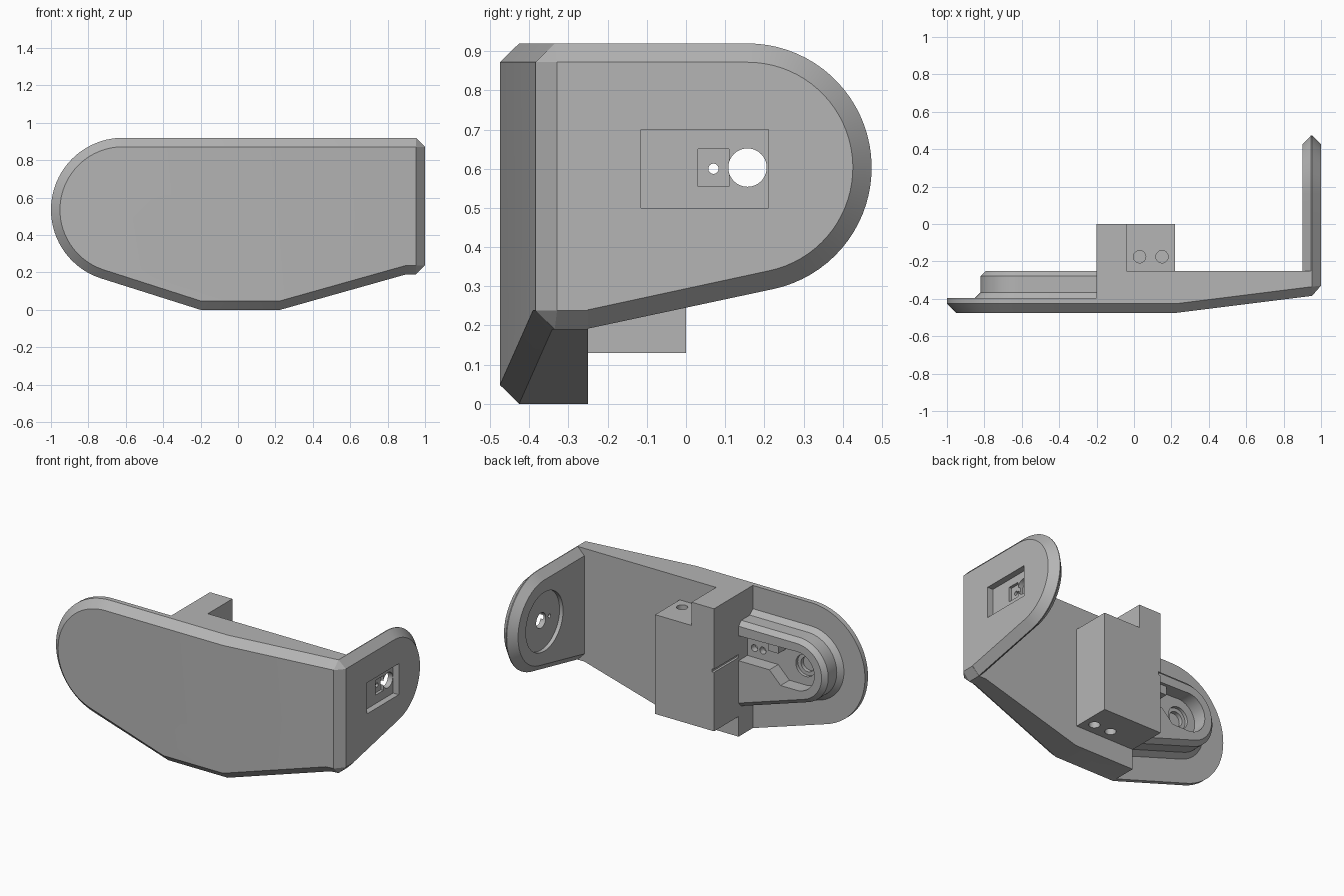
import bpy, bmesh, math
from mathutils import Vector

cube = bpy.data.objects.get("Cube")
if cube:
    bpy.data.objects.remove(cube, do_unlink=True)

grey = bpy.data.materials.new("plain_grey")
grey.use_nodes = True
grey.diffuse_color = (0.46, 0.46, 0.46, 1)
grey.node_tree.nodes["Principled BSDF"].inputs["Base Color"].default_value = grey.diffuse_color

parts = []


def finish(name, bm, part=True):
    bmesh.ops.remove_doubles(bm, verts=bm.verts, dist=1e-5)
    bmesh.ops.recalc_face_normals(bm, faces=bm.faces)
    mesh = bpy.data.meshes.new(name)
    bm.to_mesh(mesh)
    bm.free()
    mesh.materials.append(grey)
    obj = bpy.data.objects.new(name, mesh)
    bpy.context.scene.collection.objects.link(obj)
    if part:
        parts.append(obj)
    return obj


def loft_mesh(loops):
    """Skin equal-length closed loops and cap both ends."""
    bm = bmesh.new()
    rings = [[bm.verts.new(p) for p in loop] for loop in loops]
    for a, b in zip(rings, rings[1:]):
        for i in range(len(a)):
            j = (i + 1) % len(a)
            bm.faces.new((a[i], a[j], b[j], b[i]))
    bm.faces.new(rings[0])
    bm.faces.new(rings[-1])
    return bm


def at_y(points, y):
    return [(p, y, q) for p, q in points]


def at_x(points, x):
    return [(x, p, q) for p, q in points]


def arc(centre, r, start, end, n=36):
    angles = [math.radians(start + (end - start) * i / n) for i in range(n + 1)]
    return [(centre[0] + r * math.cos(a), centre[1] + r * math.sin(a)) for a in angles]


def box(name, lo, hi, part=True):
    corners = [(lo[0], lo[2]), (hi[0], lo[2]), (hi[0], hi[2]), (lo[0], hi[2])]
    return finish(name, loft_mesh([at_y(corners, lo[1]), at_y(corners, hi[1])]), part)


def rod(axis, centre, r, lo, hi):
    """Round cutter along an axis; centre gives the other two coordinates."""
    ring = arc(centre, r, 0, 360, 40)[:-1]
    place = {"x": lambda p, q, d: (d, p, q), "y": lambda p, q, d: (p, d, q),
             "z": lambda p, q, d: (p, q, d)}[axis]
    return finish("cutter", loft_mesh([[place(p, q, d) for p, q in ring] for d in (lo, hi)]), False)


def block(lo, hi):
    return box("cutter", lo, hi, False)


def cut(obj, *cutters):
    for c in cutters:
        mod = obj.modifiers.new("cut", "BOOLEAN")
        mod.operation, mod.solver, mod.object = "DIFFERENCE", "EXACT", c
        c.hide_render = True
    graph = bpy.context.evaluated_depsgraph_get()
    mesh = bpy.data.meshes.new_from_object(obj.evaluated_get(graph))
    obj.modifiers.clear()
    obj.data = mesh
    for c in cutters:
        bpy.data.objects.remove(c, do_unlink=True)


# Shared dimensions
TOP, BEV = 0.92, 0.048
HUB, HUB_R, HUB_END = (-0.615, 0.535), 0.385, 252.3
PIVOT, PIVOT_R = (0.157, 0.603), 0.317


# Front shell with bevelled face, bent back towards the side arm
def shell_outline(d):
    return ([(1 - d, TOP - BEV), (1 - BEV, TOP - d)] + arc(HUB, HUB_R - d, 90, HUB_END)
            + [(-0.2, d), (0.225, d), (0.9, 0.19 + d), (1 - BEV, 0.19 + d), (1 - d, 0.19 + BEV)])


bm = loft_mesh([at_y(shell_outline(BEV), -0.475), at_y(shell_outline(0), -0.426),
                at_y(shell_outline(0), -0.25)])
bmesh.ops.bisect_plane(bm, geom=bm.verts[:] + bm.edges[:] + bm.faces[:],
                       plane_co=Vector((0.225, 0, 0)), plane_no=Vector((1, 0, 0)))
for v in bm.verts:
    if v.co.y < -0.4:
        v.co.y += 0.125 * max(0, v.co.x - 0.225)
shell = finish("front_shell", bm)
cut(shell, block((-1.2, -0.395, -0.2), (-0.2, 0, 1.2)))


# Side arm with a rounded end, bevelled inside and out
def arm_outline(d):
    return [(-0.25, 0.192 + d), (-0.25, TOP - d)] + arc(PIVOT, PIVOT_R - d, 90, -78)


arm = finish("side_arm", loft_mesh([at_x(arm_outline(d), x) for d, x in
                                    ((BEV, 0.9), (0, 0.947), (0, 0.952), (BEV, 1))]))
cut(arm, rod("x", PIVOT, 0.19, 0.85, 0.925),
    block((0.96, -0.115, 0.5), (1.1, 0.21, 0.7)),
    block((0.942, 0.03, 0.555), (1.1, 0.11, 0.65)),
    rod("x", PIVOT, 0.049, 0.8, 1.1),
    rod("x", (0.07, 0.6), 0.013, 0.8, 1.1))

# Rear column and the lower bracket beside it
column = box("rear_column", (-0.2, -0.25, 0.13), (-0.04, 0, TOP))
cut(column, block((-0.25, -0.3, 0.51), (-0.185, 0.1, 0.53)))
bracket = box("rear_bracket", (-0.04, -0.25, 0.13), (0.22, 0, 0.77))
cut(bracket, *[rod("z", (x, -0.175), 0.033, lo, hi)
               for x in (0.03, 0.15) for lo, hi in ((0.0, 0.23), (0.67, 0.9))])


# Raised boss following the shell outline: flared foot, wall, bevelled rim
def boss_outline(r):
    points = arc(HUB, r, 90, HUB_END)
    x, z = points[-1]
    slope = math.tan(math.radians(HUB_END - 270))
    return [(-0.2, HUB[1] + r)] + points + [(-0.2, z + slope * (-0.2 - x))]


boss = finish("hub_boss", loft_mesh([at_y(boss_outline(r), y) for r, y in
                                     ((0.235, -0.395), (0.205, -0.365),
                                      (0.205, -0.278), (0.177, -0.25))]))
pocket = ([(-0.15, 0.65)] + arc(HUB, 0.125, 80, 270)
          + [(-0.5, 0.41), (-0.42, 0.49), (-0.15, 0.49)])
pocket = finish("cutter", loft_mesh([at_y(pocket, -0.34), at_y(pocket, -0.2)]), False)
cut(boss, pocket, rod("y", HUB, 0.07, -0.36, -0.2), rod("y", HUB, 0.047, -0.385, -0.2),
    *[rod("y", (x, 0.55), 0.022, -0.38, -0.2) for x in (-0.25, -0.31)])
box("pocket_tab", (-0.47, -0.345, 0.6), (-0.4, -0.27, 0.67))

# Smooth the curves, keep the edges sharp
bpy.ops.object.select_all(action="DESELECT")
for obj in parts:
    obj.select_set(True)
bpy.context.view_layer.objects.active = shell
bpy.ops.object.shade_smooth_by_angle(angle=math.radians(25))
